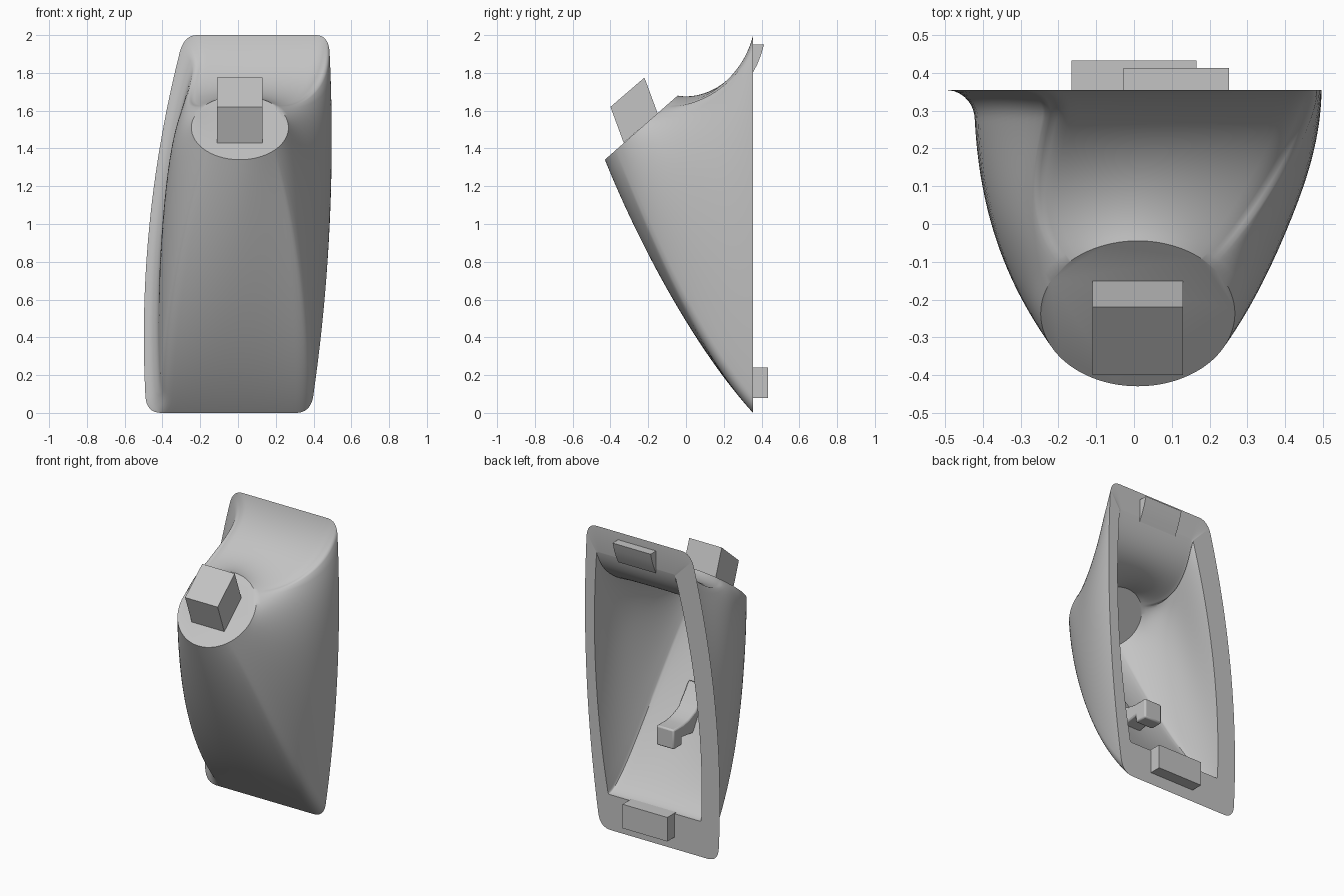
import bpy, bmesh, math
from mathutils import Vector as V

cube = bpy.data.objects.get("Cube")
if cube:
    bpy.data.objects.remove(cube)

grey = bpy.data.materials.new("plain grey")
grey.use_nodes = True
grey.diffuse_color = (0.55, 0.55, 0.55, 1)
grey.node_tree.nodes["Principled BSDF"].inputs["Base Color"].default_value = grey.diffuse_color

BACK = 0.355
SLOPE = V((0, 0.749, 0.66))          # uphill direction of the round front face
OUTWARD = V((0, -0.66, 0.749))
FACE = V((0.01, -0.237, 1.51))


def finish(bm, name, angle=35):
    bmesh.ops.recalc_face_normals(bm, faces=bm.faces)
    mesh = bpy.data.meshes.new(name)
    bm.to_mesh(mesh)
    bm.free()
    mesh.materials.append(grey)
    ob = bpy.data.objects.new(name, mesh)
    bpy.context.collection.objects.link(ob)
    bpy.ops.object.select_all(action='DESELECT')
    ob.select_set(True)
    bpy.context.view_layer.objects.active = ob
    bpy.ops.object.shade_smooth_by_angle(angle=math.radians(angle))
    return ob


def quad(a, m, b, t):
    return a * (1 - t) ** 2 + m * 2 * t * (1 - t) + b * t * t


def outline(corners, bulges, fillets, steps=20, round_steps=8):
    """Closed rim as (angle, point): four bulged edges joined by rounded corners."""
    edges = [(corners[k], (corners[k] + corners[(k + 1) % 4]) / 2 + V((bulges[k], 0, 0)),
              corners[(k + 1) % 4]) for k in range(4)]
    gap, ring = 0.07, []
    for k in range(4):
        f, g = fillets[k % 2], fillets[(k + 1) % 2]
        for i in range(steps + 1):
            t = i / steps
            ring.append((45 + 90 * (k + gap + (1 - 2 * gap) * t), quad(*edges[k], f + (1 - 2 * f) * t)))
        end, start = quad(*edges[k], 1 - f), quad(*edges[(k + 1) % 4], g)
        for i in range(1, round_steps):
            t = i / round_steps
            ring.append((45 + 90 * (k + 1 - gap + 2 * gap * t), quad(end, edges[k][2], start, t)))
    return ring


def loft(bm, rim, centre, radius, lip, floor, steps=36):
    """Sweep each rim point to the round face; the -x wall flares into a lip at the back."""
    rows = [[] for _ in range(steps + 1)]
    for angle, p in rim:
        c, s = math.cos(math.radians(angle)), math.sin(math.radians(angle))
        end = centre + V((c, 0, 0)) * radius + SLOPE * s * radius
        rise = end.z - p.z
        across, upright = min(1, 2 * c * c), min(1, 2 * s * s)
        flare = lip * across if c < 0 else 0
        start = p + V((flare, 0, 0))
        side = V((0, -0.235, 0.2 * rise)), V((0, 0.2, -0.3 * rise))
        tall = (V((0, -0.06, -0.25)), V((0, 0.14, -0.025))) if s > 0 else floor
        a = start + side[0].lerp(tall[0], upright)
        b = end + side[1].lerp(tall[1], upright) + V((math.copysign(0.14 * across, c), 0, 0))
        for i, row in enumerate(rows):
            t = (i / steps) ** 1.5
            u = 1 - t
            q = start * u ** 3 + a * 3 * t * u * u + b * 3 * t * t * u + end * t ** 3
            near = 1 - (BACK - q.y) / 0.075
            if near > 0:
                q.x -= flare * (1 - math.sqrt(max(0, 1 - near * near)))
            row.append(bm.verts.new(q))
    for lower, upper in zip(rows, rows[1:]):
        strip(bm, lower, upper)
    bm.faces.new(rows[-1])
    return rows[0]


def strip(bm, one, two):
    n = len(one)
    for i in range(n):
        bm.faces.new((one[i], one[(i + 1) % n], two[(i + 1) % n], two[i]))


def rim_corners(*xz):
    return [V((x, BACK, z)) for x, z in xz]


# Hollow shell: outer skin, inner skin and the flat back rim
bm = bmesh.new()
outer = outline(rim_corners((0.48, 2), (-0.285, 2), (-0.485, 0), (0.385, 0)),
                (0, -0.167, 0, 0.106), (0.09, 0.045))
inner = outline(rim_corners((0.41, 1.83), (-0.165, 1.83), (-0.36, 0.235), (0.325, 0.235)),
                (0, -0.13, 0, 0.1), (0.02, 0.008))
front_ring = loft(bm, outer, FACE, 0.257, 0.075, (V((0, -0.3, 0.33)), V((0, 0.19, -0.47))))
inside_ring = loft(bm, inner, FACE - OUTWARD * 0.06, 0.2, 0, (V((0, -0.16, 0)), V((0, 0.15, -0.47))))
strip(bm, front_ring, inside_ring)
finish(bm, "shell")


def prism(name, x0, x1, profile, bevel=0):
    """Extrude a (y, z) profile across x."""
    bm = bmesh.new()
    ends = [[bm.verts.new((x, y, z)) for y, z in profile] for x in (x0, x1)]
    strip(bm, *ends)
    for end in ends:
        bm.faces.new(end)
    ob = finish(bm, name, 25)
    if bevel:
        mod = ob.modifiers.new("soft_edges", 'BEVEL')
        mod.width, mod.segments = bevel, 2
    return ob


# Square peg on the round face
prism("front_peg", -0.11, 0.13, [(-0.40, 1.62), (-0.22, 1.775), (-0.15, 1.585), (-0.33, 1.43)])

# Locating tabs on the back rim
prism("lower_tab", -0.165, 0.165, [(0.34, 0.08), (0.433, 0.08), (0.433, 0.24), (0.34, 0.24)])
prism("upper_clip", -0.028, 0.252,
      [(0.354, 1.95), (0.413, 1.95), (0.397, 1.895), (0.377, 1.845), (0.354, 1.8)])

# Hook inside the shell, flowing out of the sloping wall
prism("inner_hook", -0.05, 0.08,
      [(0.2, 0.7), (0.2, 0.57), (0.11, 0.57), (0.11, 0.62), (-0.03, 0.6), (-0.1, 0.72),
       (-0.14, 0.88), (-0.09, 0.81), (-0.03, 0.74), (0.04, 0.71), (0.1, 0.7)], 0.01)
